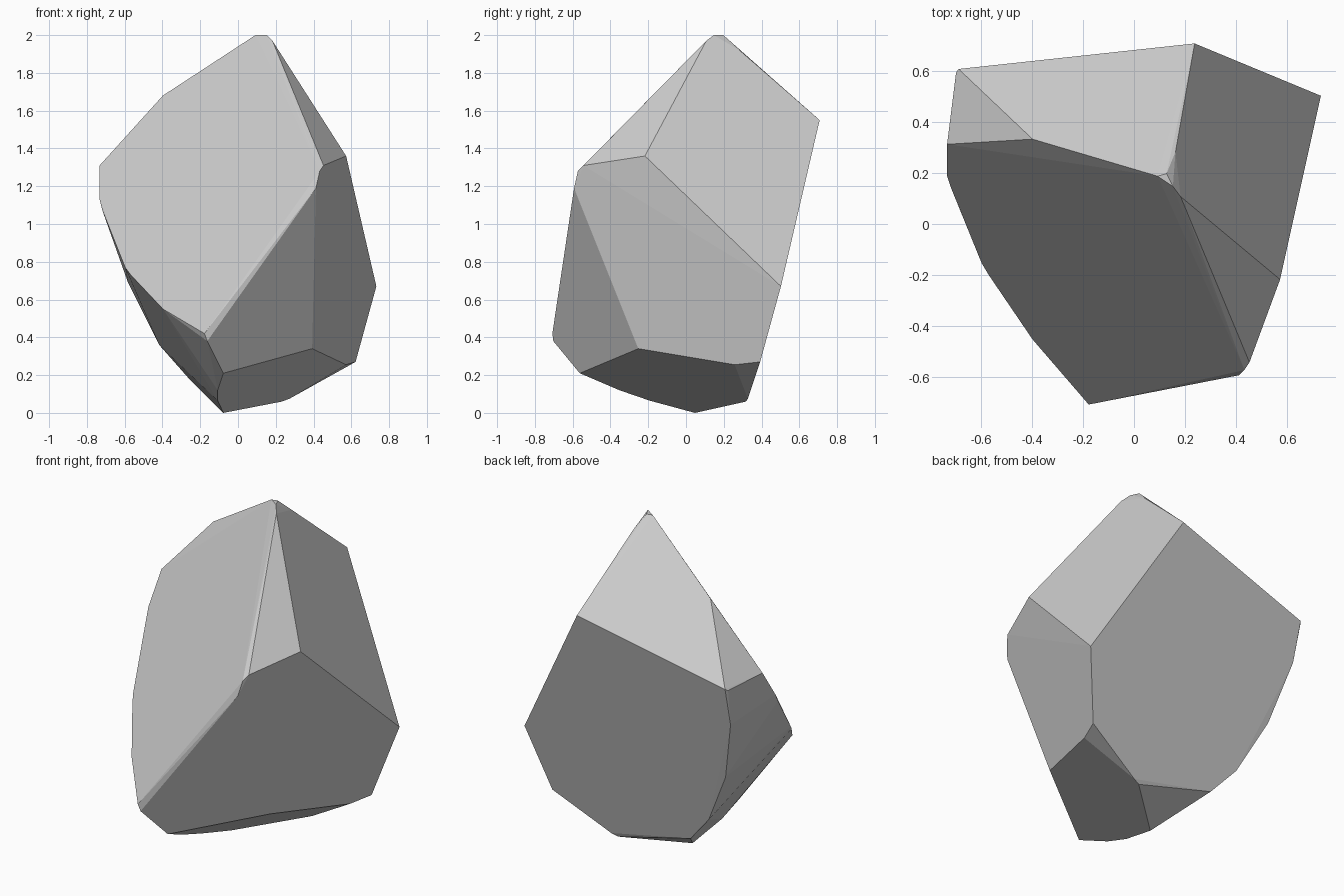
import bpy
import bmesh
from math import radians

default_cube = bpy.data.objects.get("Cube")
if default_cube:
    bpy.data.objects.remove(default_cube, do_unlink=True)


def make_material(name, colour):
    material = bpy.data.materials.new(name)
    material.use_nodes = True
    material.diffuse_color = colour
    shader = next(n for n in material.node_tree.nodes if n.type == "BSDF_PRINCIPLED")
    shader.inputs["Base Color"].default_value = colour
    return material


def make_chiselled_stone(name, outlines, material):
    """Wrap facet outlines in a convex shell and join coplanar triangles."""
    bm = bmesh.new()
    for outline in outlines:
        for corner in outline:
            bm.verts.new(corner)
    hull = bmesh.ops.convex_hull(bm, input=bm.verts[:])
    loose = {g for g in hull["geom_interior"] + hull["geom_unused"]
             if isinstance(g, bmesh.types.BMVert) and g.is_valid}
    bmesh.ops.delete(bm, geom=list(loose), context="VERTS")
    bmesh.ops.dissolve_limit(bm, angle_limit=radians(2),
                             verts=bm.verts[:], edges=bm.edges[:])
    bmesh.ops.recalc_face_normals(bm, faces=bm.faces[:])

    # Centre the stone and rest it on the ground
    low = [min(v.co[i] for v in bm.verts) for i in range(3)]
    high = [max(v.co[i] for v in bm.verts) for i in range(3)]
    shift = (-(low[0] + high[0]) / 2, -(low[1] + high[1]) / 2, -low[2])
    bmesh.ops.translate(bm, verts=bm.verts[:], vec=shift)

    mesh = bpy.data.meshes.new(name)
    bm.to_mesh(mesh)
    bm.free()
    mesh.materials.append(material)
    stone = bpy.data.objects.new(name, mesh)
    bpy.context.collection.objects.link(stone)
    return stone


# Blunt tip and the ridge behind it
crown = [(.09, .19, 2), (.125, .2, 2), (.15, .15, 2), (.18, .11, 1.97),
         (.16, .285, 1.92)]

# Worn edge around the broad sloping front facet
front_rim = [(-.4, .335, 1.68), (-.735, .315, 1.31), (-.735, .19, 1.13),
             (-.72, .145, 1.07), (-.6, -.15, .77), (-.57, -.2, .73),
             (-.4, -.45, .55), (-.18, -.705, .42), (-.165, -.7, .38)]

# Shoulder where the right flank meets the crown
shoulder = [(.41, -.59, 1.19), (.43, -.57, 1.28), (.45, -.54, 1.31),
            (.57, -.215, 1.36)]

# Outline of the flat back facet
back_rim = [(.235, .71, 1.55), (.73, .505, .67), (.62, .395, .27),
            (-.27, .34, .19), (-.42, .38, .36), (-.585, .455, .69),
            (-.685, .55, 1.07), (-.7, .595, 1.3), (-.69, .61, 1.31)]

# Slanted underside
base_rim = [(-.08, -.56, .21), (.39, -.25, .34), (.57, .26, .255),
            (.27, .33, .075), (.23, .32, .06), (-.08, .05, 0),
            (-.11, -.19, .065), (-.11, -.35, .12)]

grey = make_material("stone grey", (.6, .6, .6, 1))
make_chiselled_stone("rock", [crown, front_rim, shoulder, back_rim, base_rim], grey)
